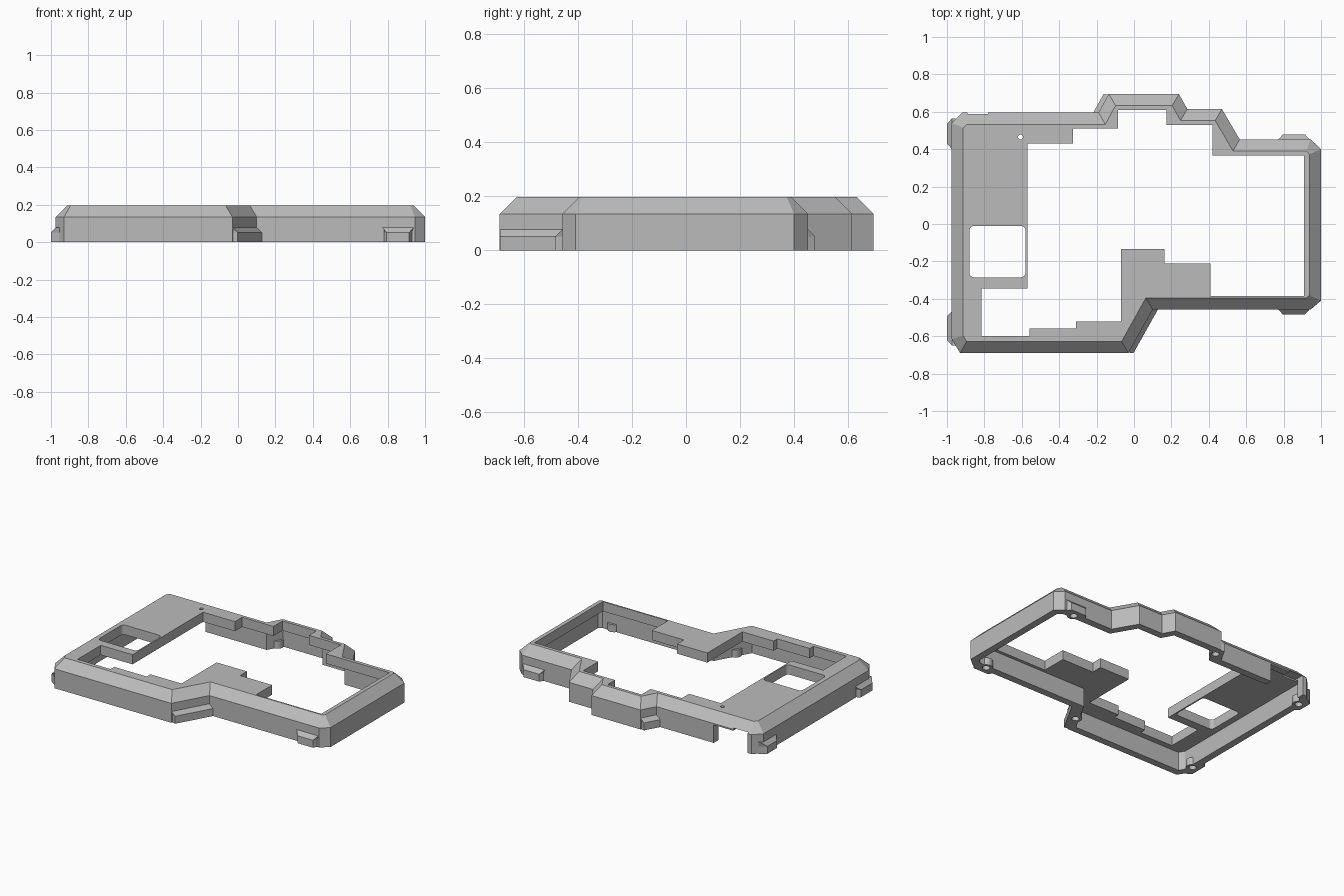
import bpy, bmesh, math
from mathutils import Vector

if "Cube" in bpy.data.objects:
    bpy.data.objects.remove(bpy.data.objects["Cube"])

grey = bpy.data.materials.new("grey plastic")
grey.use_nodes = True
grey.diffuse_color = (0.5, 0.5, 0.5, 1)
grey.node_tree.nodes["Principled BSDF"].inputs["Base Color"].default_value = (0.5, 0.5, 0.5, 1)

TOP, SHOULDER, CEILING = 0.197, 0.135, 0.13
CHAMFER, WALL = 0.062, 0.05


def inset(points, d):
    """Offset a closed counter-clockwise outline inwards with mitred corners."""
    pts = [Vector(p) for p in points]
    result = []
    for i, p in enumerate(pts):
        a = (p - pts[i - 1]).normalized()
        b = (pts[(i + 1) % len(pts)] - p).normalized()
        na, nb = Vector((-a.y, a.x)), Vector((-b.y, b.x))
        result.append(p + (na + nb) * d / (1 + na.dot(nb)))
    return result


def loft(name, rings):
    """Closed solid through a stack of (outline, height) rings."""
    bm = bmesh.new()
    loops = [[bm.verts.new((p[0], p[1], z)) for p in pts] for pts, z in rings]
    n = len(loops[0])
    for lo, hi in zip(loops, loops[1:]):
        for i in range(n):
            j = (i + 1) % n
            bm.faces.new((lo[i], lo[j], hi[j], hi[i]))
    bm.faces.new(loops[0][::-1])
    bm.faces.new(loops[-1])
    bmesh.ops.recalc_face_normals(bm, faces=bm.faces)
    mesh = bpy.data.meshes.new(name)
    bm.to_mesh(mesh)
    bm.free()
    mesh.materials.append(grey)
    obj = bpy.data.objects.new(name, mesh)
    bpy.context.collection.objects.link(obj)
    return obj


def circle(x, y, r, n=24):
    return [(x + r * math.cos(math.tau * i / n), y + r * math.sin(math.tau * i / n))
            for i in range(n)]


def rounded_rect(x0, y0, x1, y1, r, n=5):
    corners = [(x1 - r, y1 - r), (x0 + r, y1 - r), (x0 + r, y0 + r), (x1 - r, y0 + r)]
    return [(cx + r * math.cos(math.pi / 2 * (k + i / n)),
             cy + r * math.sin(math.pi / 2 * (k + i / n)))
            for k, (cx, cy) in enumerate(corners) for i in range(n + 1)]


def combine(target, tool, operation):
    mod = target.modifiers.new(tool.name, "BOOLEAN")
    mod.operation, mod.object, mod.solver = operation, tool, "EXACT"
    bpy.context.view_layer.objects.active = target
    bpy.ops.object.modifier_apply(modifier=mod.name)
    bpy.data.objects.remove(tool)


# Outer case with chamfered shoulder
outline = [(-0.975, -0.615), (-0.93, -0.69), (-0.03, -0.69), (0.1, -0.457),
           (0.945, -0.457), (1, -0.41), (1, 0.4), (0.945, 0.452), (0.565, 0.452),
           (0.47, 0.615), (0.285, 0.615), (0.24, 0.695), (-0.135, 0.695),
           (-0.19, 0.595), (-0.92, 0.595), (-0.975, 0.54)]
case = loft("case_shell", [(outline, 0), (outline, SHOULDER), (inset(outline, CHAMFER), TOP)])

# Hollow underside
cavity = inset(outline, WALL)
combine(case, loft("cavity", [(cavity, -0.1), (cavity, CEILING)]), "DIFFERENCE")

# Stepped key opening
opening = [(-0.815, -0.6), (-0.56, -0.6), (-0.56, -0.56), (-0.31, -0.56), (-0.31, -0.52),
           (-0.07, -0.52), (-0.07, -0.135), (0.163, -0.135), (0.163, -0.21), (0.41, -0.21),
           (0.41, -0.385), (0.91, -0.385), (0.91, 0.365), (0.42, 0.365), (0.42, 0.53),
           (0.175, 0.53), (0.175, 0.61), (-0.085, 0.61), (-0.085, 0.51), (-0.325, 0.51),
           (-0.325, 0.43), (-0.57, 0.43), (-0.57, -0.345), (-0.815, -0.345)]
window = rounded_rect(-0.88, -0.285, -0.58, -0.01, 0.025)
for name, shape in (("key_opening", opening), ("window", window),
                    ("pin_hole", circle(-0.607, 0.465, 0.013))):
    combine(case, loft(name, [(shape, 0.06), (shape, 0.3)]), "DIFFERENCE")

# Cable cutout in the back wall, with a taller part for the plug
for x0, x1, height in ((-0.89, -0.63, 0.125), (-0.89, -0.78, 0.141)):
    slot = [(x0, 0.52), (x1, 0.52), (x1, 0.65), (x0, 0.65)]
    combine(case, loft("cable_slot", [(slot, -0.1), (slot, height)]), "DIFFERENCE")

# Outside feet tabs with sloped tops, each with an inner boss and a bottom hole:
# wall start, wall end, outward offset, how far the outer ends are pulled in
tabs = [((0.77, -0.457), (0.94, -0.457), (0, -0.026), 0.025),
        ((0.94, 0.452), (0.77, 0.452), (0, 0.026), 0.025),
        ((-0.975, 0.565), (-0.975, 0.4), (-0.025, 0), 0.03),
        ((-0.975, -0.465), (-0.975, -0.65), (-0.025, 0), 0.03),
        ((-0.03, -0.689), (0.1, -0.457), (0.028, 0), 0),
        ((-0.135, 0.694), (-0.19, 0.595), (-0.028, 0), 0)]
holes = []
for start, end, offset, pull in tabs:
    a, b, out = Vector(start), Vector(end), Vector(offset)
    along = (b - a).normalized()
    normal = Vector((along.y, -along.x))
    root = [a - normal * 0.02, b - normal * 0.02]
    base = root + [b + out - along * pull, a + out + along * pull]
    lip = root + [b - normal * 0.002, a - normal * 0.002]
    combine(case, loft("foot_tab", [(base, 0), (base, 0.052), (lip, 0.08)]), "UNION")
    centre = (a + b) / 2 - normal * 0.026
    boss = circle(centre.x, centre.y, 0.042)
    combine(case, loft("boss", [(boss, 0), (boss, 0.052)]), "UNION")
    holes.append(circle(centre.x, centre.y, 0.024))
for ring in holes:
    combine(case, loft("foot_hole", [(ring, -0.05), (ring, 0.035)]), "DIFFERENCE")

# Crisp flat shading
for face in case.data.polygons:
    face.use_smooth = False
